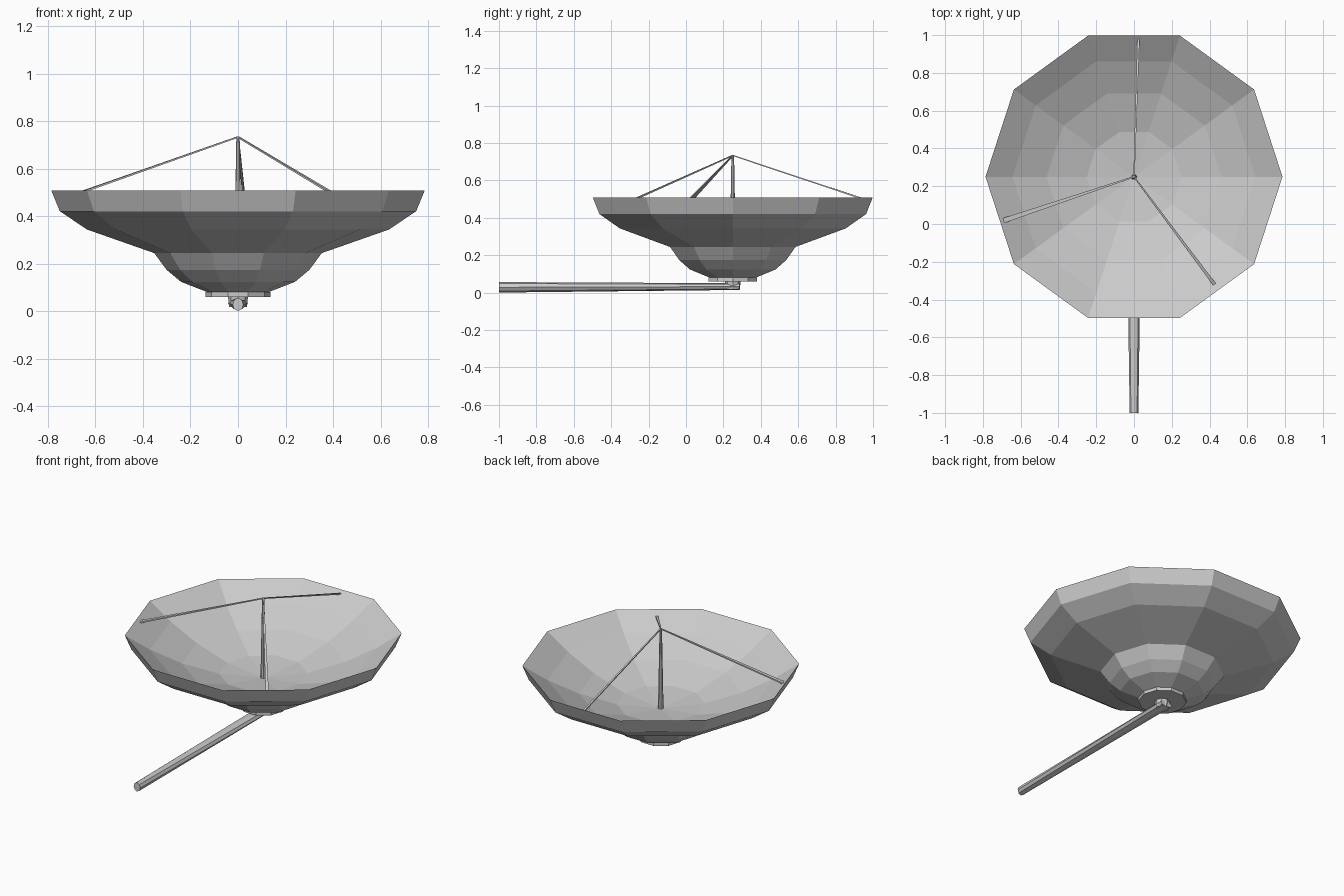
import bpy, bmesh, math
from mathutils import Vector

if "Cube" in bpy.data.objects:
    bpy.data.objects.remove(bpy.data.objects["Cube"])

CY = 0.25          # dish axis position along y
APEX = Vector((0, CY, 0.733))


def finish(name, bm):
    bmesh.ops.recalc_face_normals(bm, faces=bm.faces)
    me = bpy.data.meshes.new(name)
    bm.to_mesh(me)
    bm.free()
    ob = bpy.data.objects.new(name, me)
    bpy.context.collection.objects.link(ob)
    return ob


def loft(name, rings, cap=True):
    """Skin a list of equal-length point rings; a single point makes a tip."""
    bm = bmesh.new()
    loops = [[bm.verts.new(p) for p in r] for r in rings]
    for a, b in zip(loops, loops[1:]):
        n = max(len(a), len(b))
        for i in range(n):
            j = (i + 1) % n
            if len(a) == 1:
                bm.faces.new((a[0], b[j], b[i]))
            elif len(b) == 1:
                bm.faces.new((a[i], a[j], b[0]))
            else:
                bm.faces.new((a[i], a[j], b[j], b[i]))
    if cap:
        for r in (loops[0], loops[-1]):
            if len(r) > 2:
                bm.faces.new(r)
    return finish(name, bm)


def lathe(name, profile, sides=10, cap=True):
    """Revolve (radius, z) pairs round the dish axis."""
    rings = []
    for r, z in profile:
        if r == 0:
            rings.append([(0, CY, z)])
        else:
            rings.append([(r * math.cos(math.tau * i / sides),
                           CY + r * math.sin(math.tau * i / sides), z)
                          for i in range(sides)])
    return loft(name, rings, cap)


def strut(name, foot, width, thick=0.008):
    """Flat strut tapering towards the apex."""
    foot = Vector(foot)
    d = (foot - APEX).normalized()
    side = d.cross(Vector((0, 0, 1))).normalized()
    up = side.cross(d)

    def ring(c, w, t):
        return [c + side * w * sx / 2 + up * t * sz / 2
                for sx, sz in ((1, 1), (-1, 1), (-1, -1), (1, -1))]
    loft(name, [ring(APEX, 0.007, 0.006), ring(foot, width, thick)])


# Dish: faceted back, then over the rim into a shallower parabolic front
lathe("dish", [(0.353, 0.244), (0.635, 0.343), (0.75, 0.42), (0.786, 0.507),
               (0.643, 0.416), (0.463, 0.33), (0.25, 0.262), (0, 0.235)],
      cap=False)

# Rear housing, mounting plate and neck
lathe("rear_housing", [(0.13, 0.08), (0.24, 0.123), (0.30, 0.173),
                       (0.353, 0.244)], cap=False)
lathe("mounting_plate", [(0.137, 0.06), (0.137, 0.08)])
lathe("neck", [(0.038, 0.016), (0.042, 0.061)], sides=8)

# Feed post and three struts meeting at the apex
lathe("feed_post", [(0.016, 0.235), (0.007, 0.735)], sides=8)
strut("strut_left", (-0.70, 0.015, 0.486), 0.027)
strut("strut_right", (0.43, -0.325, 0.476), 0.018)
strut("strut_back", (0.024, 0.99, 0.486), 0.012)

# Support arm: eight-sided, wider and flatter towards the neck
arm = []
for y, rx, rz, zc in ((-1.0, 0.023, 0.028, 0.028), (0.285, 0.042, 0.018, 0.032)):
    arm.append([(rx * math.cos(math.tau * i / 8), y,
                 zc + rz * math.sin(math.tau * i / 8)) for i in range(8)])
loft("support_arm", arm)
